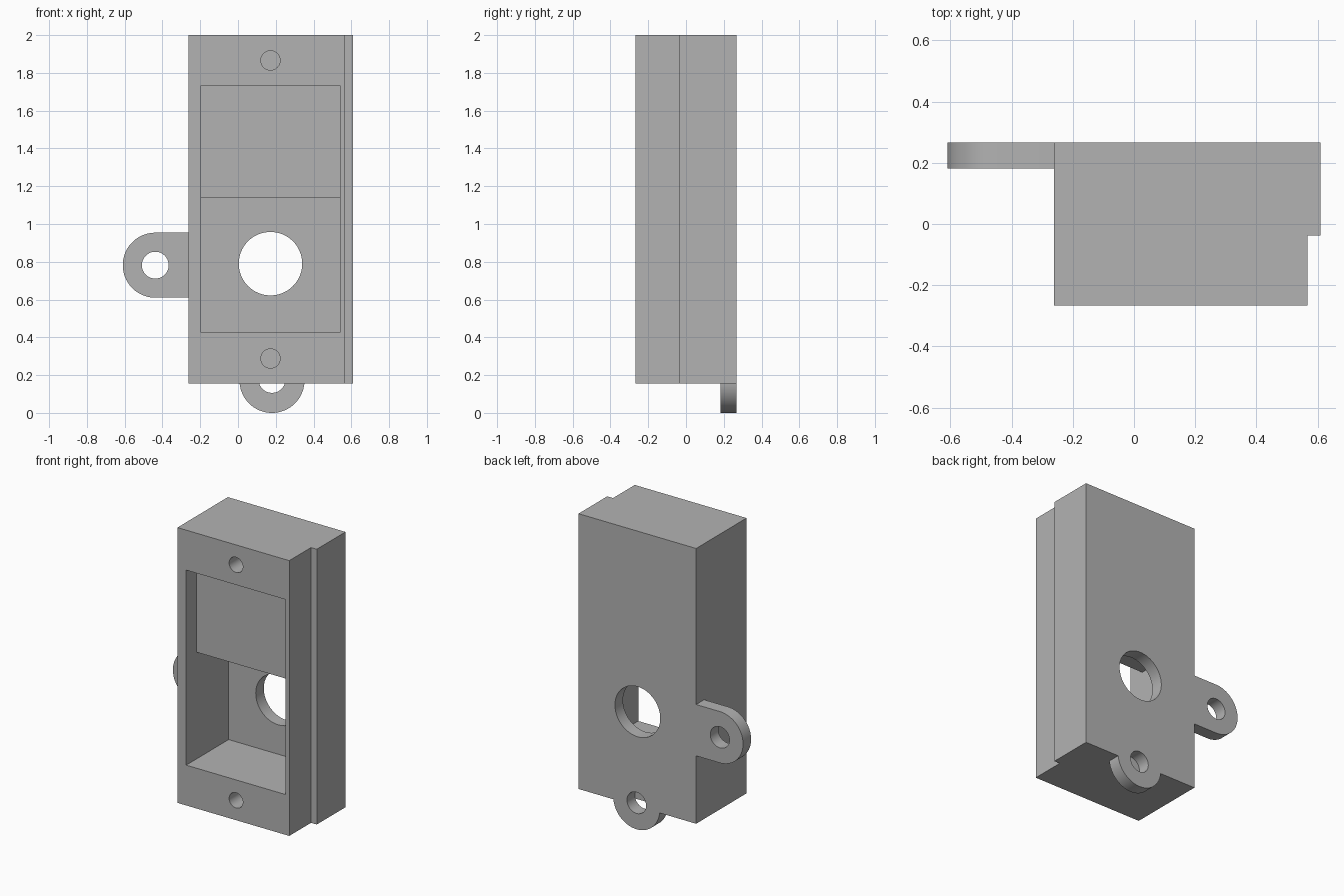
import bpy, bmesh
from math import sin, cos, pi, radians
from mathutils import Vector

cube = bpy.data.objects.get("Cube")
if cube:
    bpy.data.objects.remove(cube)

grey = bpy.data.materials.new("plain grey")
grey.use_nodes = True
colour = (0.45, 0.45, 0.45, 1)
grey.diffuse_color = colour
grey.node_tree.nodes["Principled BSDF"].inputs["Base Color"].default_value = colour

FRONT, BACK = -0.267, 0.267
BOTTOM, TOP = 0.155, 2.0
LEFT_SIDE = -0.262
PLATE = 0.182          # front of the thin back plate and mounting tabs
CENTRE = 0.172         # x of the holes in the front face


def prism(name, points, axis, start, end):
    """Extrude a flat outline along axis 0, 1 or 2 from start to end."""
    bm = bmesh.new()
    verts = []
    for p in points:
        co = list(p)
        co.insert(axis, start)
        verts.append(bm.verts.new(co))
    face = bm.faces.new(verts)
    res = bmesh.ops.extrude_face_region(bm, geom=[face])
    shift = Vector((0, 0, 0))
    shift[axis] = end - start
    bmesh.ops.translate(bm, vec=shift,
                        verts=[g for g in res["geom"] if isinstance(g, bmesh.types.BMVert)])
    bmesh.ops.recalc_face_normals(bm, faces=bm.faces)
    mesh = bpy.data.meshes.new(name)
    bm.to_mesh(mesh)
    bm.free()
    mesh.materials.append(grey)
    obj = bpy.data.objects.new(name, mesh)
    bpy.context.collection.objects.link(obj)
    return obj


def arc(x, z, r, start=0, sweep=360, n=64):
    """Points of a circle, or of an arc when sweep is under 360."""
    count = n if sweep == 360 else n + 1
    angles = [radians(start + sweep * i / n) for i in range(count)]
    return [(x + r * cos(a), z + r * sin(a)) for a in angles]


def combine(target, tool, operation):
    bpy.ops.object.select_all(action="DESELECT")
    bpy.context.view_layer.objects.active = target
    target.select_set(True)
    mod = target.modifiers.new("combine", "BOOLEAN")
    mod.operation, mod.solver, mod.object = operation, "EXACT", tool
    bpy.ops.object.modifier_apply(modifier=mod.name)
    bpy.data.objects.remove(tool)


# Housing with a stepped side flange
housing = prism("housing", [
    (LEFT_SIDE, FRONT), (0.567, FRONT), (0.567, -0.037),
    (0.61, -0.037), (0.61, BACK), (LEFT_SIDE, BACK)], 2, BOTTOM, TOP)

# Rounded mounting tabs at the side and the bottom
TAB_R = 0.172
side = (-0.438, 0.782)
low = (0.18, 0.172)
inside_x, inside_z = LEFT_SIDE + 0.04, BOTTOM + 0.2
side_tab = arc(*side, TAB_R, 90, 180) + [
    (inside_x, side[1] - TAB_R), (inside_x, side[1] + TAB_R)]
low_tab = arc(*low, TAB_R, 180, 180) + [
    (low[0] + TAB_R, inside_z), (low[0] - TAB_R, inside_z)]
for outline in (side_tab, low_tab):
    combine(housing, prism("tab", outline, 1, PLATE, BACK), "UNION")

# Front pocket: shallow above, deep below
pocket = [(FRONT - 0.1, 0.425), (PLATE, 0.425), (PLATE, 1.14),
          (-0.157, 1.14), (-0.157, 1.732), (FRONT - 0.1, 1.732)]
combine(housing, prism("pocket", pocket, 0, -0.197, 0.541), "DIFFERENCE")

# Cable hole, tab holes and blind screw holes
holes = [
    (CENTRE, 0.79, 0.168, 0.1, 0.4),
    (*side, 0.071, 0.1, 0.4),
    (low[0], 0.177, 0.071, PLATE, 0.4),
    (CENTRE, 1.866, 0.051, FRONT - 0.1, 0.0),
    (CENTRE, 0.288, 0.051, FRONT - 0.1, 0.0),
]
for x, z, r, y0, y1 in holes:
    combine(housing, prism("hole", arc(x, z, r), 1, y0, y1), "DIFFERENCE")

# Smooth the round walls, keep the corners sharp
bpy.context.view_layer.objects.active = housing
housing.select_set(True)
bpy.ops.object.shade_smooth_by_angle(angle=radians(30))
